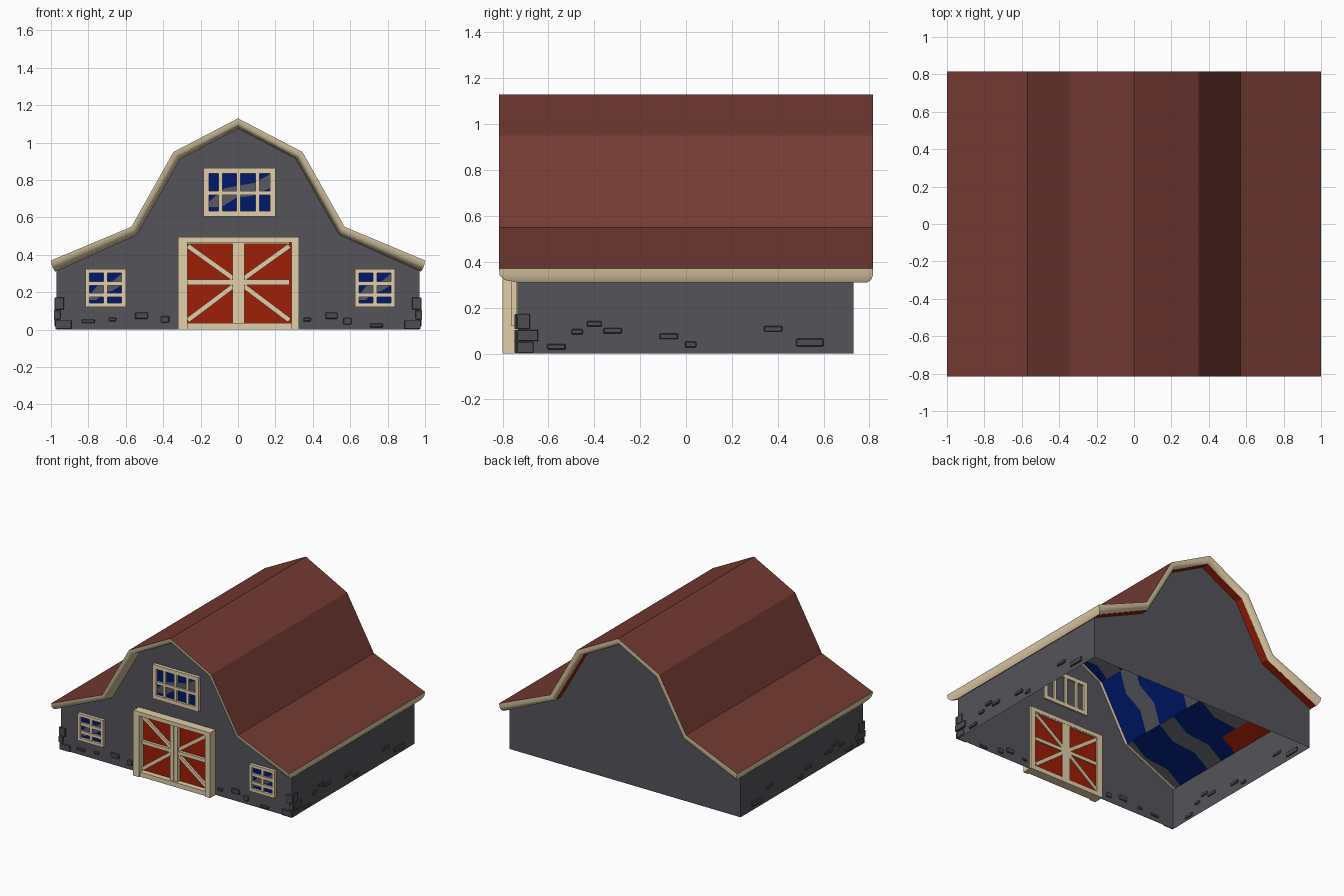
import bpy, bmesh, math
from mathutils import Matrix

if "Cube" in bpy.data.objects:
    bpy.data.objects.remove(bpy.data.objects["Cube"])


def mat(name, rgb):
    m = bpy.data.materials.new(name)
    m.diffuse_color = (*rgb, 1)
    m.use_nodes = True
    m.node_tree.nodes["Principled BSDF"].inputs["Base Color"].default_value = m.diffuse_color
    return m


GREY = mat("wall grey", (0.09, 0.088, 0.1))
STONE = mat("stone grey", (0.075, 0.074, 0.084))
ROOF = mat("roof brown red", (0.172, 0.042, 0.033))
BEIGE = mat("trim beige", (0.76, 0.62, 0.40))
RED = mat("door red", (0.34, 0.013, 0.002))
BLUE = mat("glass blue", (0.0, 0.01, 0.15))
GLINT = mat("glass grey", (0.10, 0.10, 0.125))


def finish(name, bm, mats, fix=True):
    if fix:
        bmesh.ops.recalc_face_normals(bm, faces=bm.faces)
    me = bpy.data.meshes.new(name)
    bm.to_mesh(me)
    bm.free()
    for m in mats:
        me.materials.append(m)
    ob = bpy.data.objects.new(name, me)
    bpy.context.collection.objects.link(ob)
    return ob


def add_box(bm, x0, x1, y0, y1, z0, z1):
    c = Matrix.Translation(((x0 + x1) / 2, (y0 + y1) / 2, (z0 + z1) / 2))
    bmesh.ops.create_cube(bm, size=1, matrix=c @ Matrix.Diagonal((x1 - x0, y1 - y0, z1 - z0, 1)))


def add_beam(bm, a, b, width, y0, y1):
    # slanted board in the xz plane between two points
    dx, dz = b[0] - a[0], b[1] - a[1]
    c = Matrix.Translation(((a[0] + b[0]) / 2, (y0 + y1) / 2, (a[1] + b[1]) / 2))
    r = Matrix.Rotation(-math.atan2(dz, dx), 4, 'Y')
    bmesh.ops.create_cube(bm, size=1, matrix=c @ r @ Matrix.Diagonal((math.hypot(dx, dz), y1 - y0, width, 1)))


def boxes(name, m, items, bevel=0):
    bm = bmesh.new()
    for it in items:
        add_box(bm, *it)
    if bevel:
        bmesh.ops.bevel(bm, geom=bm.edges[:], offset=bevel, segments=1, affect='EDGES')
    return finish(name, bm, [m])


def both_sides(half):
    return [(-x, z) for x, z in reversed(half) if x > 0] + half


def split(pts, n=3):
    out = []
    for (xa, za), (xb, zb) in zip(pts, pts[1:]):
        out += [(xa + (xb - xa) * k / n, za + (zb - za) * k / n) for k in range(n)]
    return out + [pts[-1]]


WALL_Y = 0.735

# walls: four open sheets under the roof
prof = both_sides([(0, 1.10), (0.325, 0.93), (0.553, 0.528), (0.97, 0.345)])
pts = [(-0.97, 0)] + prof + [(0.97, 0)]
bm = bmesh.new()
rings = [[bm.verts.new((x, y, z)) for x, z in pts] for y in (-WALL_Y, 0.73)]
bm.faces.new(rings[0])
bm.faces.new(rings[1][::-1])
for i in (0, len(pts) - 2):
    bm.faces.new((rings[0][i], rings[1][i], rings[1][i + 1], rings[0][i + 1]))
finish("walls", bm, [GREY])

# gambrel roof top, a plain sheet of flat slopes
outer = both_sides([(0, 1.13), (0.345, 0.95), (0.57, 0.55), (1, 0.37)])
inner = both_sides([(0, 1.075), (0.308, 0.915), (0.54, 0.508), (0.978, 0.31)])
bm = bmesh.new()
a, b = [[bm.verts.new((x, y, z)) for x, z in outer] for y in (-0.815, 0.815)]
for i in range(len(outer) - 1):
    bm.faces.new((a[i], a[i + 1], b[i + 1], b[i]))
finish("roof", bm, [ROOF], fix=False)

# beige edge all round the roof, curving back to the wall at the front
bm = bmesh.new()
loops = []
for t, yf, yb in ((0, 0.815, 0.815), (0.5, 0.812, 0.815), (0.82, 0.79, 0.807), (1, 0.733, 0.79)):
    line = [(xo + (xi - xo) * t, zo + (zi - zo) * t) for (xo, zo), (xi, zi) in zip(outer, inner)]
    line[0], line[-1] = [(math.copysign(1 - 0.022 * t * t, p[0]), p[1]) for p in (line[0], line[-1])]
    loops.append([bm.verts.new((x, -yf, z)) for x, z in line] +
                 [bm.verts.new((x, yb, z)) for x, z in reversed(line)])
for p, q in zip(loops, loops[1:]):
    for i in range(len(p)):
        j = (i + 1) % len(p)
        bm.faces.new((p[i], q[i], q[j], p[j])).smooth = True
trim = finish("roof_trim", bm, [BEIGE], fix=False)
bpy.context.view_layer.objects.active = trim
trim.select_set(True)
bpy.ops.object.shade_smooth_by_angle(angle=math.radians(50))

# underside: beige lip, blue inside with wavy grey bands, red back overhang
fine = split(inner)
N = 20
ys = [-WALL_Y, -0.715] + [-WALL_Y + 2 * WALL_Y * k / N for k in range(1, N)] + [0.73, 0.79]
bm = bmesh.new()
low = []
for j, y in enumerate(ys):
    amp = 0.035 if 2 <= j <= N else 0
    low.append([bm.verts.new((x, y + amp * math.sin(i * 2.1), z)) for i, (x, z) in enumerate(fine)])
for j in range(len(ys) - 1):
    for i in range(len(fine) - 1):
        f = bm.faces.new((low[j][i], low[j + 1][i], low[j + 1][i + 1], low[j][i + 1]))
        seg = min(i // 3, 5 - i // 3)
        eave = i in (0, len(fine) - 2)
        if j == 0:
            f.material_index = 3
        elif j == len(ys) - 2 or eave and j > 9:
            f.material_index = 0
        else:
            f.material_index = 2 if (j + 2 * seg) % 6 < 2 else 1
finish("roof_underside", bm, [RED, BLUE, GLINT, BEIGE], fix=False)

# barn door: red panel, frame, braces that also show inside
boxes("door_panel", RED, [(-0.28, 0.285, -0.75, -0.73, 0.03, 0.47)])
boxes("door_frame", BEIGE, [
    (-0.32, -0.27, -0.80, -0.72, 0, 0.47), (0.285, 0.325, -0.80, -0.72, 0, 0.47),
    (-0.32, 0.325, -0.80, -0.72, 0.465, 0.495), (-0.27, 0.285, -0.79, -0.72, 0, 0.035)])
bm = bmesh.new()
Y0, Y1 = -0.775, -0.722
add_box(bm, -0.03, 0.002, Y0, Y1, 0.035, 0.465)
add_box(bm, 0.004, 0.036, Y0, Y1, 0.035, 0.465)
for s in (-1, 1):
    x_in, x_out = 0.003 + s * 0.03, 0.003 + s * 0.272
    lo, hi = sorted((x_in, x_out))
    add_box(bm, lo, hi, Y0 + 0.005, Y1, 0.24, 0.267)
    add_box(bm, lo, hi, Y0 + 0.005, Y1, 0.458, 0.466)
    add_beam(bm, (x_in, 0.275), (x_out, 0.448), 0.026, Y0 + 0.009, Y1)
    add_beam(bm, (x_in, 0.232), (x_out, 0.05), 0.026, Y0 + 0.009, Y1)
finish("door_braces", bm, [BEIGE])


# windows: glass, wavy glint, frame and bars
def window(name, x0, x1, z0, z1, f, cols, rows, bar, back):
    boxes(name + "_glass", BLUE, [(x0 + f / 2, x1 - f / 2, -0.742, -0.737, z0 + f / 2, z1 - f / 2)])
    bm = bmesh.new()
    w, h = x1 - x0 - 2 * f, z1 - z0 - 2 * f
    wave = [(0, 0.1), (0.2, 0.1), (0.45, 0.35), (0.7, 0.4), (1, 0.6),
            (1, 0.98), (0.75, 0.75), (0.5, 0.68), (0.25, 0.6), (0, 0.25)]
    bm.faces.new([bm.verts.new((x0 + f + u * w, -0.744, z0 + f + v * h)) for u, v in wave])
    finish(name + "_glint", bm, [GLINT], fix=False)
    fy = -0.76
    parts = [(x0, x0 + f, fy, back, z0, z1), (x1 - f, x1, fy, back, z0, z1),
             (x0 + f, x1 - f, fy, back, z0, z0 + f), (x0 + f, x1 - f, fy, back, z1 - f, z1)]
    for u in cols:
        x = x0 + u * (x1 - x0)
        parts.append((x - bar / 2, x + bar / 2, -0.755, back, z0 + f, z1 - f))
    for v in rows:
        z = z0 + v * (z1 - z0)
        parts.append((x0 + f, x1 - f, -0.757, -0.737, z - bar / 2, z + bar / 2))
    boxes(name + "_frame", BEIGE, parts)


window("loft_window", -0.185, 0.2, 0.605, 0.865, 0.03, (0.24, 0.49, 0.75), (0.48,), 0.021, -0.722)
window("left_window", -0.815, -0.6, 0.12, 0.325, 0.022, (0.5,), (0.32, 0.62), 0.022, -0.737)
window("right_window", 0.625, 0.84, 0.12, 0.325, 0.022, (0.5,), (0.32, 0.62), 0.022, -0.737)

# loose stones on the front: centre x, centre z, width, height
front = [(-0.80, 0.045, 0.07, 0.02), (-0.67, 0.055, 0.04, 0.02), (-0.515, 0.075, 0.07, 0.035),
         (-0.39, 0.055, 0.045, 0.035), (0.37, 0.055, 0.04, 0.02), (0.5, 0.075, 0.065, 0.035),
         (0.585, 0.045, 0.045, 0.035), (0.74, 0.022, 0.07, 0.02)]
boxes("front_stones", STONE, [(x - w / 2, x + w / 2, -0.747, -0.727, z - h / 2, z + h / 2)
                              for x, z, w, h in front], 0.004)

# loose stones on both sides: centre y, centre z, width, height
side = [(-0.565, 0.03, 0.08, 0.025), (-0.475, 0.095, 0.05, 0.025), (-0.4, 0.13, 0.065, 0.025),
        (-0.32, 0.1, 0.08, 0.025), (-0.075, 0.075, 0.08, 0.025), (0.02, 0.04, 0.05, 0.025),
        (0.38, 0.108, 0.08, 0.025), (0.54, 0.048, 0.12, 0.035)]
for s, label in ((-1, "left"), (1, "right")):
    a, b = sorted((s * 0.962, s * 0.982))
    boxes(label + "_stones", STONE, [(a, b, y - w / 2, y + w / 2, z - h / 2, z + h / 2)
                                     for y, z, w, h in side], 0.004)
    # stacked corner stones wrapping the front edge, as plates outside the wall
    corner = []
    for x_in, y_in, x_out, z0, z1 in ((0.89, -0.665, 0.977, 0.003, 0.05),
                                      (0.95, -0.645, 0.985, 0.055, 0.103),
                                      (0.93, -0.68, 0.98, 0.108, 0.172)):
        a, b = sorted((s * x_in, s * x_out))
        corner.append((a, b, -0.748, -0.736, z0, z1))
        a, b = sorted((s * 0.971, s * x_out))
        corner.append((a, b, -0.736, y_in, z0, z1))
    boxes(label + "_corner_stones", STONE, corner, 0.002)
